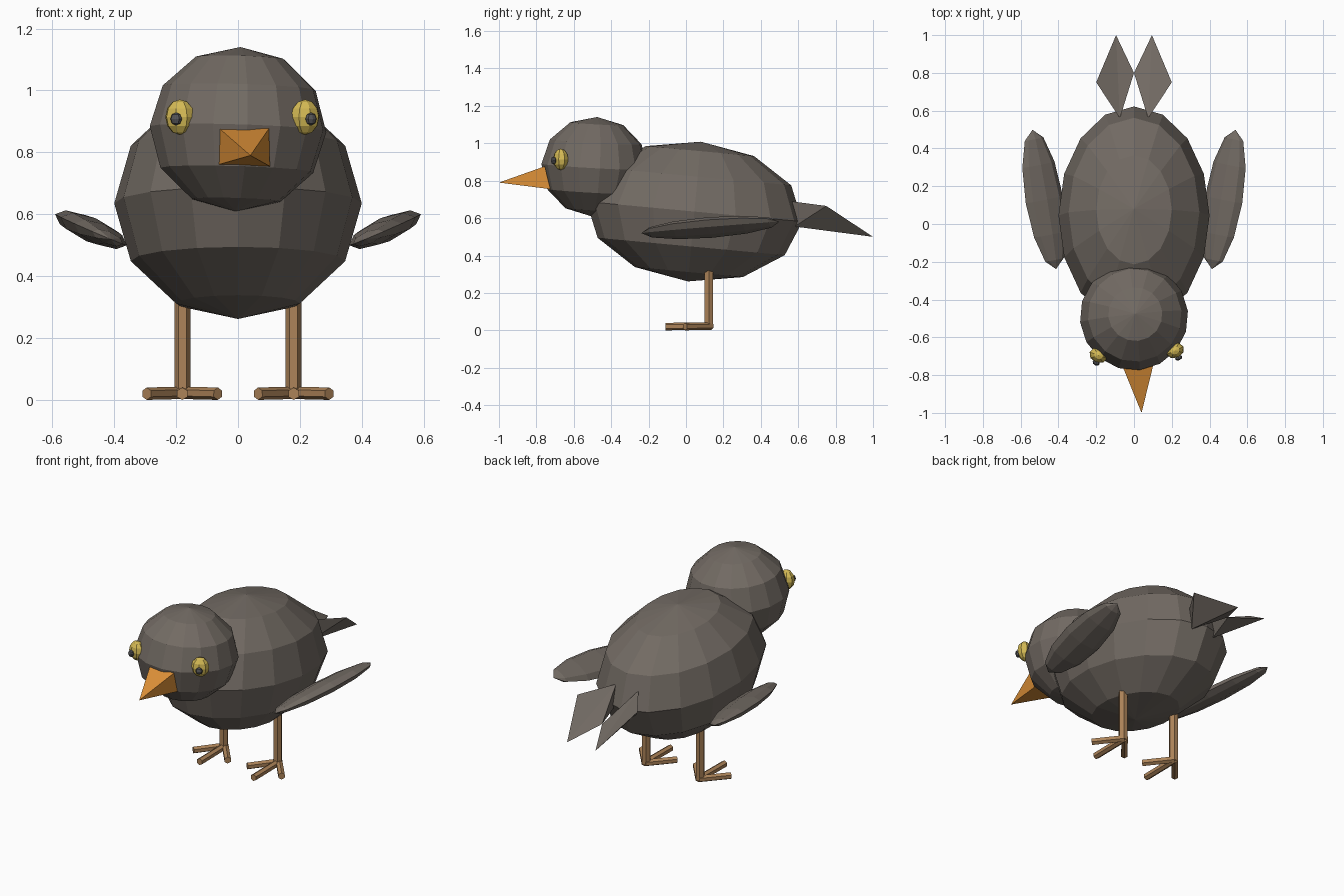
import bpy, bmesh, math
from mathutils import Vector, Matrix

if "Cube" in bpy.data.objects:
    bpy.data.objects.remove(bpy.data.objects["Cube"])


def material(name, rgb):
    m = bpy.data.materials.new(name)
    m.diffuse_color = (*rgb, 1.0)
    m.use_nodes = True
    m.node_tree.nodes["Principled BSDF"].inputs["Base Color"].default_value = m.diffuse_color
    return m


FEATHER = material("grey_brown_feathers", (0.168, 0.145, 0.125))
BEAK = material("orange_beak", (0.74, 0.29, 0.04))
LEG = material("tan_legs", (0.42, 0.23, 0.10))
EYE = material("yellow_eyes", (0.66, 0.49, 0.09))
PUPIL = material("dark_pupils", (0.09, 0.09, 0.095))


def finish(bm, name, mat):
    bmesh.ops.recalc_face_normals(bm, faces=bm.faces)
    me = bpy.data.meshes.new(name)
    bm.to_mesh(me)
    bm.free()
    me.materials.append(mat)
    ob = bpy.data.objects.new(name, me)
    bpy.context.collection.objects.link(ob)
    return ob


def ellipsoid(name, centre, radii, mat, seg, rings, rot=(0, 0, 0), pole_y=False):
    bm = bmesh.new()
    bmesh.ops.create_uvsphere(bm, u_segments=seg, v_segments=rings, radius=1)
    if pole_y:
        bm.transform(Matrix.Rotation(math.radians(90), 4, 'X'))
    bm.transform(Matrix.Diagonal((*radii, 1)))
    ob = finish(bm, name, mat)
    ob.location = centre
    ob.rotation_euler = [math.radians(a) for a in rot]
    return ob


def solid(name, points, faces, mat):
    bm = bmesh.new()
    vs = [bm.verts.new(p) for p in points]
    for f in faces:
        bm.faces.new([vs[i] for i in f])
    return finish(bm, name, mat)


def rod(name, a, b, radius, mat, turn=0):
    a, b = Vector(a), Vector(b)
    d = b - a
    bm = bmesh.new()
    bmesh.ops.create_cone(bm, cap_ends=True, segments=6, radius1=radius,
                          radius2=radius, depth=d.length)
    bm.transform(Matrix.Rotation(math.radians(turn), 4, 'Z'))
    bm.transform(d.to_track_quat('Z', 'Y').to_matrix().to_4x4())
    bm.transform(Matrix.Translation((a + b) / 2))
    return finish(bm, name, mat)


# Body tilts slightly down toward the tail; head is turned a little
ellipsoid("body", (0, 0.045, 0.635), (0.4, 0.58, 0.375), FEATHER, 16, 6, (-5.3, 0, 0))
ellipsoid("head", (0, -0.49, 0.875), (0.287, 0.285, 0.266), FEATHER, 16, 6, (-3, 2, 6))

# Beak: four-sided spike, tip off to one side
solid("beak",
      [(-0.06, -0.755, 0.877), (0.1, -0.755, 0.877), (0.103, -0.725, 0.755),
       (-0.065, -0.725, 0.76), (0.04, -1.0, 0.79)],
      [(0, 1, 2, 3), (0, 1, 4), (1, 2, 4), (2, 3, 4), (3, 0, 4)], BEAK)

# Eyes with small pupils
for side, x, y, px, py in (("left", -0.188, -0.695, -0.2, -0.735),
                           ("right", 0.217, -0.67, 0.236, -0.708)):
    turn = -20 if side == "left" else 25
    ellipsoid(side + "_eye", (x, y, 0.914), (0.05, 0.04, 0.057), EYE, 8, 6, (0, 0, turn))
    ellipsoid(side + "_pupil", (px, py, 0.908), (0.02, 0.014, 0.021), PUPIL, 8, 4, (0, 0, turn))

for s, side in ((-1, "left"), (1, "right")):
    # Wing: flattened spindle, outer edge raised
    ellipsoid(side + "_wing", (s * 0.475, 0.13, 0.55), (0.108, 0.375, 0.04), FEATHER,
              8, 6, (5, s * -22, s * -11.5), pole_y=True)

    # Tail feather: kite with a deep root
    solid(side + "_tail_feather",
          [(s * 0.075, 0.56, 0.69), (s * 0.075, 0.58, 0.555), (s * 0.2, 0.75, 0.665),
           (s * 0.095, 1.0, 0.5), (0, 0.8, 0.56)],
          [(0, 2, 1), (0, 3, 2), (0, 4, 3), (0, 1, 4), (1, 2, 3), (1, 3, 4)], FEATHER)

    # Leg and three toes
    hip = s * 0.18
    rod(side + "_leg", (hip, 0.122, 0.015), (hip, 0.122, 0.36), 0.026, LEG, 30)
    for toe, dx, y in (("inner", -s * 0.115, -0.005), ("middle", 0, -0.11),
                       ("outer", s * 0.115, -0.005)):
        rod(f"{side}_{toe}_toe", (hip, 0.135, 0.023), (hip + dx, y, 0.02), 0.02, LEG)
